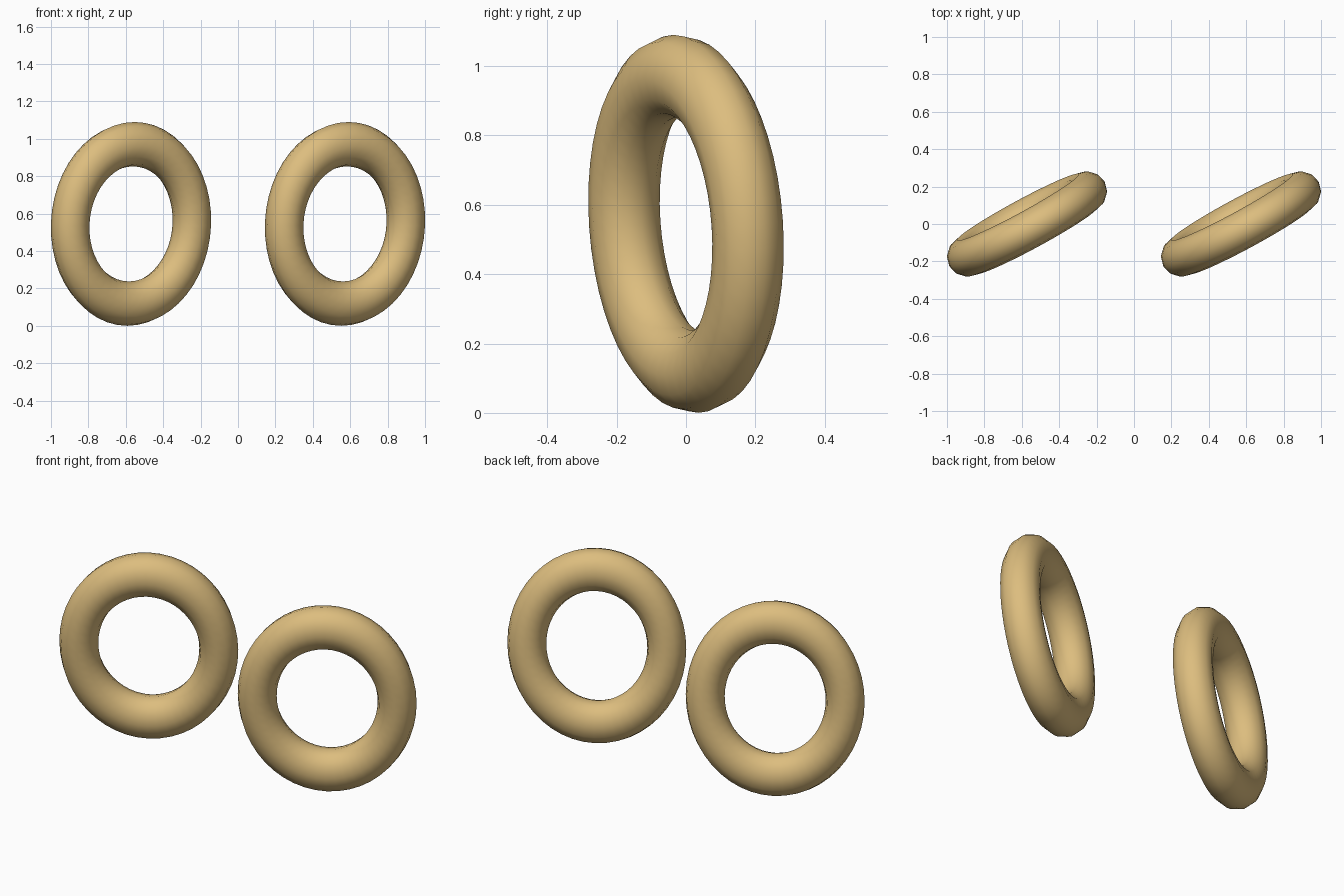
import bpy
from math import radians
from mathutils import Matrix

cube = bpy.data.objects.get("Cube")
if cube:
    bpy.data.objects.remove(cube, do_unlink=True)

# Golden tan material
tan = bpy.data.materials.new("golden_tan")
tan.use_nodes = True
color = (0.72, 0.51, 0.21, 1)
tan.diffuse_color = color
tan.node_tree.nodes["Principled BSDF"].inputs["Base Color"].default_value = color


def make_ring(name, x):
    """Upright oval ring, turned about z and leaning slightly forward."""
    bpy.ops.mesh.primitive_torus_add(major_segments=48, minor_segments=12,
                                     major_radius=0.37, minor_radius=0.103)
    ring = bpy.context.object
    ring.name = name
    ring.data.transform(
        Matrix.Translation((x, 0, 0.545))
        @ Matrix.Diagonal((1, 1, 1.156, 1))
        @ Matrix.Rotation(radians(28.5), 4, 'Z')
        @ Matrix.Rotation(radians(95), 4, 'X'))
    ring.data.materials.append(tan)
    bpy.ops.object.shade_smooth()


make_ring("left_ring", 0.572)
make_ring("right_ring", -0.572)
